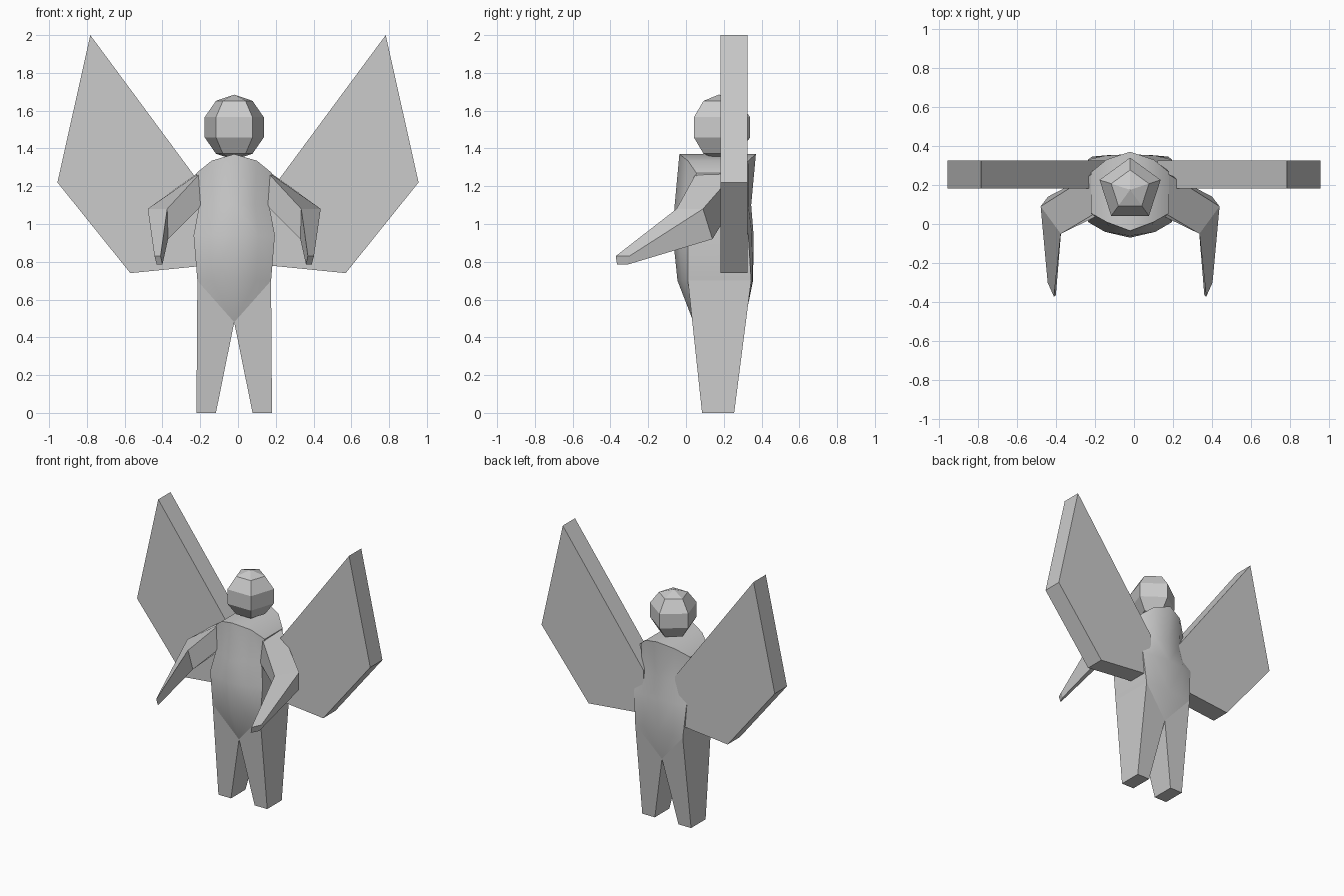
import bpy, bmesh
from mathutils import Vector

if "Cube" in bpy.data.objects:
    bpy.data.objects.remove(bpy.data.objects["Cube"])

CX = -0.02   # symmetry plane of the body


def make(name, verts, faces, x=CX, mirror=True, smooth=None, merge=False):
    me = bpy.data.meshes.new(name)
    bm = bmesh.new()
    vs = [bm.verts.new(v) for v in verts]
    for f in faces:
        bm.faces.new([vs[i] for i in f])
    bmesh.ops.recalc_face_normals(bm, faces=bm.faces)
    bm.to_mesh(me)
    bm.free()
    ob = bpy.data.objects.new(name, me)
    bpy.context.collection.objects.link(ob)
    ob.location.x = x
    if mirror:
        m = ob.modifiers.new("mirror", 'MIRROR')
        m.use_mirror_merge = merge
        m.use_clip = merge
    if smooth:
        bpy.context.view_layer.objects.active = ob
        ob.select_set(True)
        bpy.ops.object.shade_smooth_by_angle(angle=smooth)
        ob.select_set(False)
    return ob


def loft(name, rings, **kw):
    """Skin closed rings of equal size and cap both ends."""
    n = len(rings[0])
    verts = [v for r in rings for v in r]
    faces = [(k * n + i, k * n + (i + 1) % n, (k + 1) * n + (i + 1) % n, (k + 1) * n + i)
             for k in range(len(rings) - 1) for i in range(n)]
    last = (len(rings) - 1) * n
    faces += [tuple(range(n)), tuple(range(last, last + n))]
    return make(name, verts, faces, **kw)


# Torso: half rows running front centre -> side -> back centre
def row(z, dx, fc, fm, fs, bs, bm_, bc, zm=None, zs=None):
    zm, zs = zm or z, zs or z
    m = dx * 0.6
    return [(0, fc, z), (m, fm, zm), (dx, fs, zs), (dx, bs, zs), (m, bm_, zm), (0, bc, z)]


rows = [row(1.37, 0.20, -0.035, 0.01, 0.055, 0.265, 0.33, 0.37, 1.335, 1.27),
        row(1.10, 0.185, -0.06, -0.01, 0.04, 0.285, 0.33, 0.345),
        row(0.94, 0.215, -0.07, -0.04, 0.01, 0.33, 0.35, 0.358),
        row(0.70, 0.195, -0.045, -0.02, 0.01, 0.345, 0.352, 0.355)]
tv = [v for r in rows for v in r]
tf = [(6 * k + i, 6 * k + i + 1, 6 * k + i + 7, 6 * k + i + 6)
      for k in range(3) for i in range(5)]
tf += [(0, 1, 4, 5), (1, 2, 3, 4)]                       # shoulders
tv += [(0, 0.04, 0.48), (0, 0.31, 0.48)]                 # crotch
tf += [(18, 19, 24), (19, 20, 24), (21, 22, 25), (22, 23, 25), (20, 21, 25, 24)]
make("torso", tv, tf, smooth=0.6, merge=True)

# Legs
loft("legs", [
    [(0.195, 0.01, 0.70), (0.195, 0.345, 0.70), (0, 0.31, 0.48), (0, 0.04, 0.48)],
    [(0.20, 0.085, 0), (0.20, 0.255, 0), (0.097, 0.255, 0), (0.097, 0.085, 0)]])

# Arms: shoulder, elbow and hand sections
loft("arms", [
    [(0.17, 0.06, 1.28), (0.18, 0.265, 1.28), (0.17, 0.25, 1.10), (0.17, 0.04, 1.10)],
    [(0.355, -0.05, 1.08), (0.458, 0.09, 1.08), (0.42, 0.14, 0.92), (0.35, 0.0, 0.92)],
    [(0.39, -0.372, 0.83), (0.422, -0.30, 0.83), (0.41, -0.31, 0.785), (0.38, -0.365, 0.785)]])

# Wings: flat slabs
outline = [(0.782, 2.0), (0.956, 1.22), (0.57, 0.74), (0.12, 0.785), (0.12, 1.105)]
loft("wings", [[(x, y, z) for x, z in outline] for y in (0.183, 0.326)], x=0)

# Head
bpy.ops.mesh.primitive_uv_sphere_add(segments=5, ring_count=5, radius=0.173,
                                     location=(CX, 0.175, 1.512))
bpy.context.object.name = "head"
